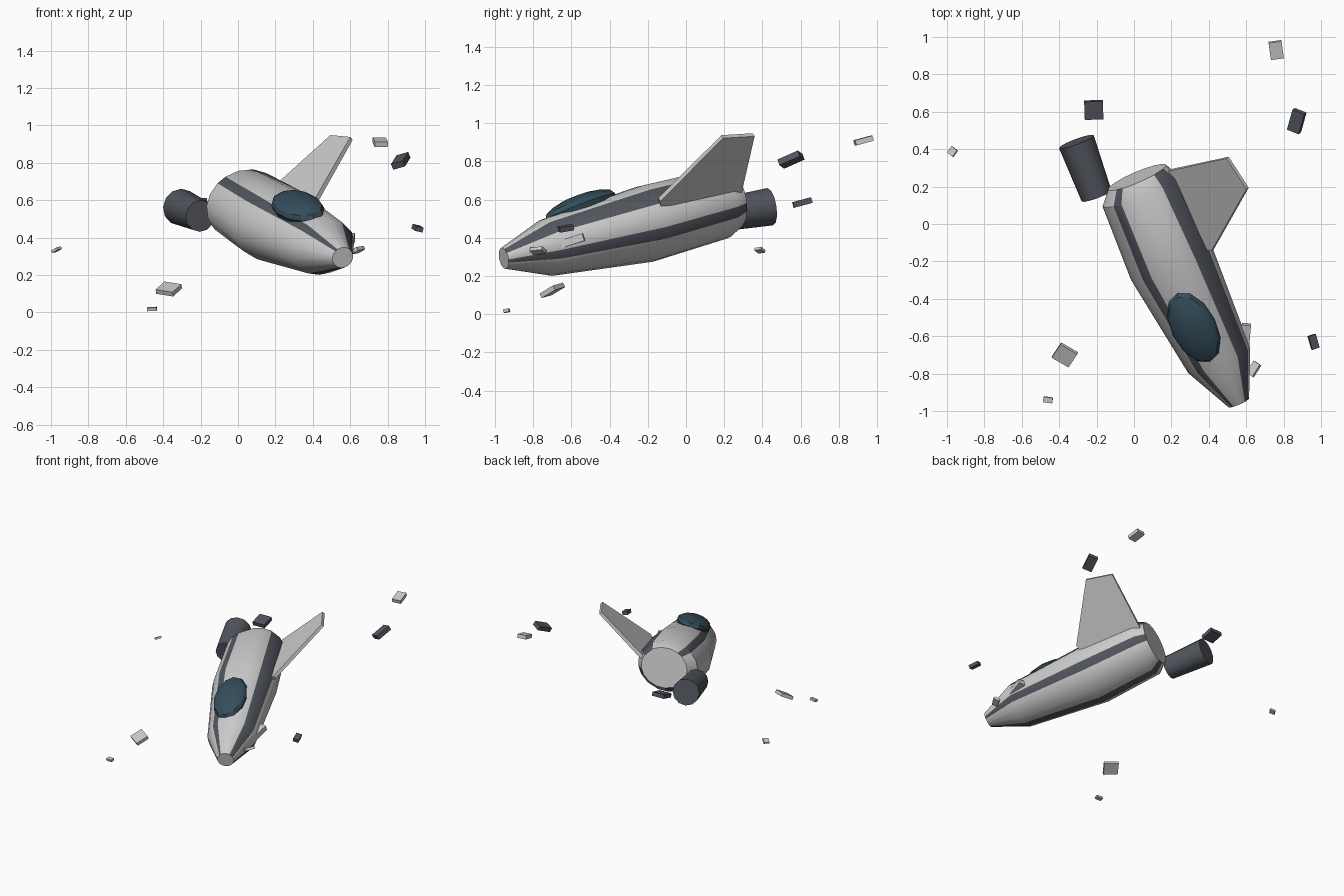
import bpy, bmesh, math
from mathutils import Vector, Matrix, Euler

if "Cube" in bpy.data.objects:
    bpy.data.objects.remove(bpy.data.objects["Cube"])


def material(name, rgb):
    m = bpy.data.materials.new(name)
    m.diffuse_color = (*rgb, 1)
    m.use_nodes = True
    m.node_tree.nodes["Principled BSDF"].inputs["Base Color"].default_value = m.diffuse_color
    return m


DARK = material("dark_metal", (0.085, 0.092, 0.112))
GLASS = material("canopy_glass", (0.035, 0.075, 0.105))
LIGHT = material("hull_grey", (0.8, 0.8, 0.8))

# Ship frame: nose pitched down, rolled towards -x
yaw_dir, pitch, roll = Vector((0.405, -0.914, 0)).normalized(), math.atan(0.2), math.radians(15)
fwd = yaw_dir * math.cos(pitch) - Vector((0, 0, math.sin(pitch)))
side0 = Vector((-yaw_dir.y, yaw_dir.x, 0))
up0 = side0.cross(fwd)
if up0.z < 0:
    up0 = -up0
side = side0 * math.cos(roll) + up0 * math.sin(roll)
up = up0 * math.cos(roll) - side0 * math.sin(roll)


def finish(name, bm, mats, smooth=None):
    bmesh.ops.recalc_face_normals(bm, faces=bm.faces[:])
    me = bpy.data.meshes.new(name)
    bm.to_mesh(me)
    bm.free()
    for m in mats:
        me.materials.append(m)
    ob = bpy.data.objects.new(name, me)
    bpy.context.collection.objects.link(ob)
    if smooth:
        bpy.ops.object.select_all(action='DESELECT')
        ob.select_set(True)
        bpy.context.view_layer.objects.active = ob
        bpy.ops.object.shade_smooth_by_angle(angle=math.radians(smooth))
    return ob


# Hull: oval sections lofted from tail to nose, with four dark stripes
stations = [  # centre, half width, half height
    ((0.016, 0.25, 0.598), 0.168, 0.145),
    ((0.032, 0.18, 0.58), 0.218, 0.183),
    ((0.20, -0.206, 0.475), 0.235, 0.198),
    ((0.455, -0.726, 0.35), 0.18, 0.147),
    ((0.56, -0.955, 0.293), 0.06, 0.055),
]
angles = [90, 67, 45, 14, -6, -23, -41, -62, -85, -105, -126, -150, -172, -194, -214, -234, -249]
stripes = {45, -23, -105, -234}  # angle at which each stripe begins
count = len(angles)
bm = bmesh.new()
rings = []
for c, w, h in stations:
    rings.append([bm.verts.new(Vector(c) + side * (w * 1.01 * math.cos(math.radians(a)))
                               + up * (h * 1.02 * math.sin(math.radians(a)))) for a in angles])
for r0, r1 in zip(rings, rings[1:]):
    for i, a in enumerate(angles):
        j = (i + 1) % count
        f = bm.faces.new((r0[i], r0[j], r1[j], r1[i]))
        f.material_index = 1 if a in stripes else 0
bm.faces.new(rings[0])
bm.faces.new(rings[-1])
finish("hull", bm, [LIGHT, DARK], 32)

# Canopy: low-poly ellipsoid following the slope of the hull top
bm = bmesh.new()
bmesh.ops.create_uvsphere(bm, u_segments=12, v_segments=8, radius=1)
tilt = Matrix.Rotation(math.radians(-7), 3, side)
if (tilt @ fwd).z > fwd.z:
    tilt = tilt.inverted()
c_fwd, c_up = tilt @ fwd, tilt @ up
for v in bm.verts:
    a, b, c = v.co
    v.co = Vector((0.32, -0.553, 0.562)) + side * (0.125 * a) + c_fwd * (0.214 * b) + c_up * (0.063 * c)
finish("canopy", bm, [GLASS], 30)

# Remaining wing: tapered slab rooted inside the hull
corners = [Vector(p) for p in ((0.13, 0.275, 0.60), (0.50, 0.355, 0.94),
                               (0.607, 0.19, 0.93), (0.42, -0.14, 0.60), (0.36, -0.13, 0.54))]
n = (corners[1] - corners[0]).cross(corners[3] - corners[0]).normalized()
half = (0.015, 0.011, 0.011, 0.013, 0.013)
bm = bmesh.new()
top = [bm.verts.new(p + n * h) for p, h in zip(corners, half)]
bot = [bm.verts.new(p - n * h) for p, h in zip(corners, half)]
bm.faces.new(top)
bm.faces.new(bot[::-1])
for i in range(5):
    j = (i + 1) % 5
    bm.faces.new((top[i], bot[i], bot[j], top[j]))
finish("wing", bm, [LIGHT])

# Torn-off engine beside the tail
front, rear = Vector((-0.20, 0.15, 0.515)), Vector((-0.308, 0.44, 0.563))
bm = bmesh.new()
bmesh.ops.create_cone(bm, cap_ends=True, segments=12, radius1=0.085, radius2=0.099,
                      depth=(rear - front).length)
turn = (rear - front).to_track_quat('Z', 'Y').to_matrix().to_4x4()
bm.transform(Matrix.Translation((front + rear) / 2) @ turn)
finish("engine", bm, [DARK], 35)

# Floating debris: centre, size, rotation in degrees, material
debris = [
    ((0.76, 0.93, 0.91), (0.07, 0.095, 0.028), (15, 0, 8), LIGHT),
    ((0.87, 0.55, 0.81), (0.07, 0.12, 0.034), (24, -15, -22), DARK),
    ((-0.215, 0.61, 0.585), (0.10, 0.10, 0.03), (15, 0, 2), DARK),
    ((-0.97, 0.387, 0.335), (0.04, 0.042, 0.015), (8, -25, -38), LIGHT),
    ((-0.37, -0.70, 0.125), (0.105, 0.095, 0.026), (27, 8, -30), LIGHT),
    ((-0.46, -0.94, 0.018), (0.05, 0.03, 0.017), (10, -3, -8), LIGHT),
    ((0.96, -0.63, 0.45), (0.042, 0.075, 0.026), (10, 12, 18), DARK),
    ((0.64, -0.775, 0.333), (0.045, 0.075, 0.02), (6, -28, -35), LIGHT),
    ((0.595, -0.605, 0.382), (0.05, 0.145, 0.04), (18, 0, -5), LIGHT),
]
for k, (loc, size, rot, mat) in enumerate(debris):
    bm = bmesh.new()
    bmesh.ops.create_cube(bm, size=1)
    spin = Euler([math.radians(r) for r in rot]).to_matrix().to_4x4()
    bm.transform(Matrix.Translation(loc) @ spin @ Matrix.Diagonal((*size, 1)))
    finish(f"debris_{k + 1}", bm, [mat])
